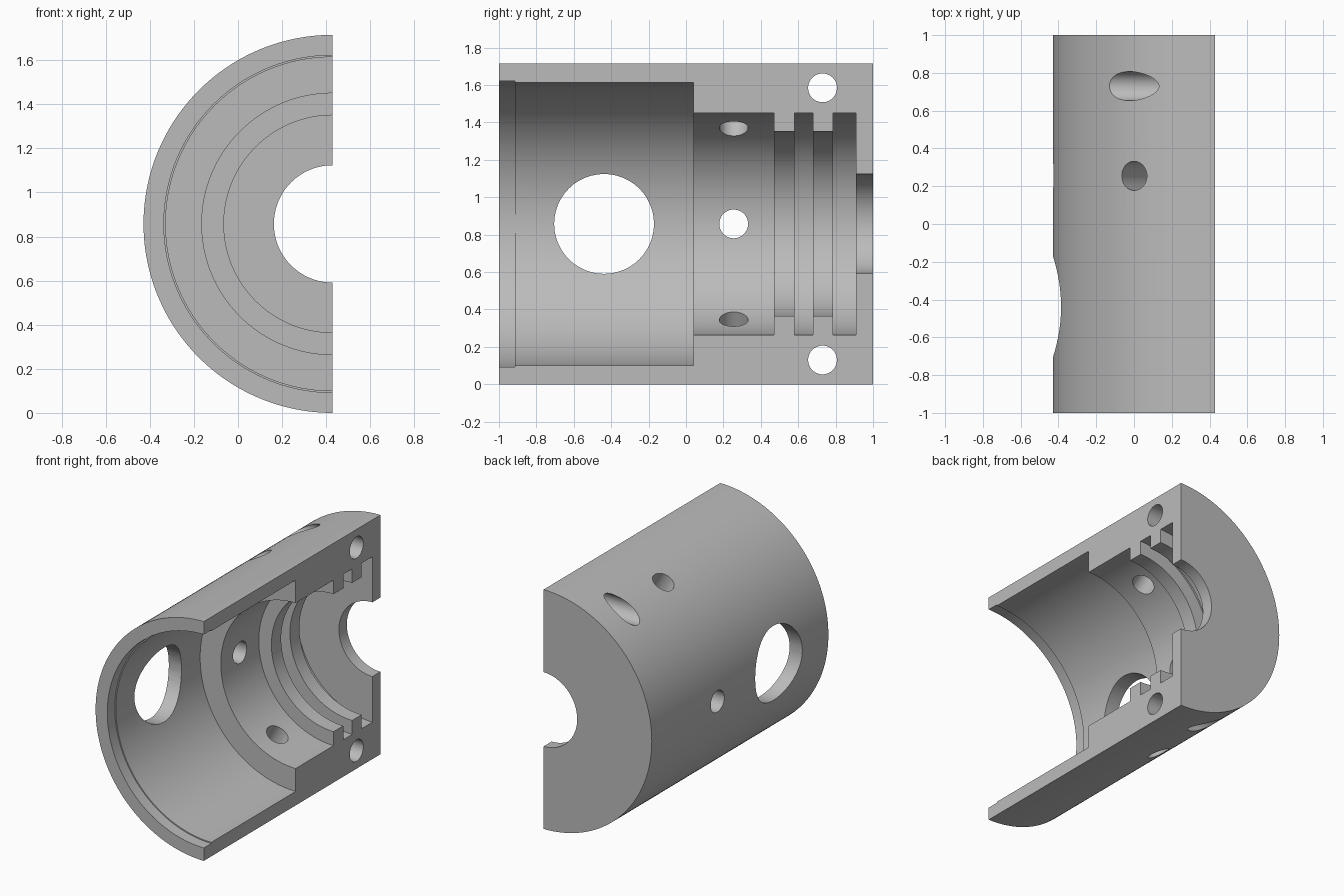
import bpy
import bmesh
from math import pi, sin, cos, radians
from mathutils import Vector, Matrix

cube = bpy.data.objects.get("Cube")
if cube:
    bpy.data.objects.remove(cube, do_unlink=True)

R = 0.8575                     # outer radius
AXIS = Vector((R / 2, 0, R))   # the bore axis lies on the cut face
SEGMENTS = 96

steel = bpy.data.materials.new("grey_metal")
steel.use_nodes = True
GREY = (0.5, 0.5, 0.5, 1)
steel.diffuse_color = GREY
steel.node_tree.nodes["Principled BSDF"].inputs["Base Color"].default_value = GREY

# Bore steps from front to back: (radius, y where the step ends)
steps = [(0.765, -0.915), (0.757, 0.04), (0.593, 0.47), (0.493, 0.58),
         (0.593, 0.68), (0.493, 0.787), (0.593, 0.91), (0.266, 1)]
profile = [(R, 1), (R, -1)]
y = -1
for radius, end in steps:
    profile += [(radius, y), (radius, end)]
    y = end


def link(name, bm):
    bmesh.ops.recalc_face_normals(bm, faces=bm.faces)
    mesh = bpy.data.meshes.new(name)
    bm.to_mesh(mesh)
    bm.free()
    obj = bpy.data.objects.new(name, mesh)
    bpy.context.collection.objects.link(obj)
    mesh.materials.append(steel)
    return obj


# Half sleeve: the profile swept through half a turn, with flat cut faces
bm = bmesh.new()
rings = []
for i in range(SEGMENTS + 1):
    a = pi / 2 + pi * i / SEGMENTS
    rings.append([bm.verts.new(AXIS + Vector((r * cos(a), y, r * sin(a))))
                  for r, y in profile])
n = len(profile)
for a, b in zip(rings, rings[1:]):
    for j in range(n):
        k = (j + 1) % n
        bm.faces.new((a[j], a[k], b[k], b[j]))
bm.faces.new(rings[0])
bm.faces.new(rings[-1])
sleeve = link("half_sleeve", bm)


# Drill: a cylinder running outward from a start point, tilted from -x
def drill(name, start, radius, tilt=0):
    bm = bmesh.new()
    length = 1.2
    turn = Matrix.Rotation(-pi / 2 + tilt, 4, 'Y')
    place = Matrix.Translation(start) @ turn @ Matrix.Translation((0, 0, length / 2))
    bmesh.ops.create_cone(bm, cap_ends=True, segments=48, radius1=radius,
                          radius2=radius, depth=length, matrix=place)
    return link(name, bm)


cutters = [drill("window_cutter", AXIS + Vector((0, -0.438, 0)), 0.267)]
for angle in (-60, 0, 60):
    cutters.append(drill("port_cutter", AXIS + Vector((0, 0.255, 0)),
                         0.077, radians(angle)))
for side in (-1, 1):
    cutters.append(drill("bolt_cutter", AXIS + Vector((0.1, 0.73, side * 0.7275)), 0.077))

# Cut every hole, then discard the drills
bpy.context.view_layer.objects.active = sleeve
sleeve.select_set(True)
for cutter in cutters:
    mod = sleeve.modifiers.new("hole", 'BOOLEAN')
    mod.operation = 'DIFFERENCE'
    mod.solver = 'EXACT'
    mod.object = cutter
    bpy.ops.object.modifier_apply(modifier=mod.name)
    bpy.data.objects.remove(cutter, do_unlink=True)

bpy.ops.object.shade_smooth_by_angle(angle=radians(30))
